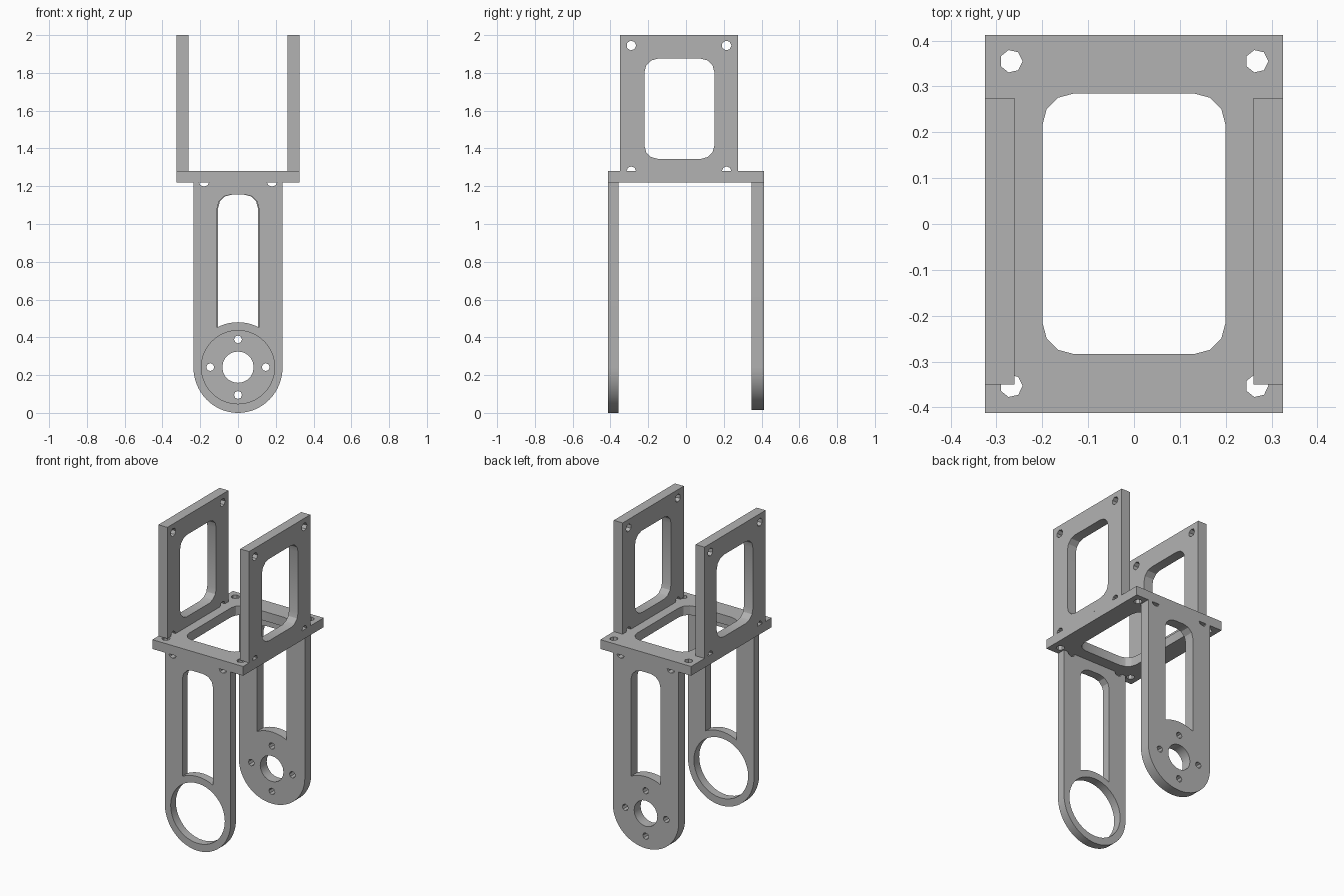
import bpy, bmesh
from math import pi, cos, sin, sqrt, atan2
from mathutils import Matrix

cube = bpy.data.objects.get("Cube")
if cube:
    bpy.data.objects.remove(cube, do_unlink=True)

grey = bpy.data.materials.new("plain grey")
grey.use_nodes = True
grey.diffuse_color = (0.45, 0.45, 0.45, 1)
grey.node_tree.nodes["Principled BSDF"].inputs["Base Color"].default_value = grey.diffuse_color

# Drawing planes: columns are the sheet's across, up and thickness axes
FLAT = Matrix.Identity(4)
FACING_FRONT = Matrix(((1, 0, 0, 0), (0, 0, -1, 0), (0, 1, 0, 0), (0, 0, 0, 1)))
FACING_SIDE = Matrix(((0, 0, 1, 0), (1, 0, 0, 0), (0, 1, 0, 0), (0, 0, 0, 1)))


def arc(cx, cy, r, start, end, steps, ry=None):
    angles = [start + (end - start) * i / steps for i in range(steps + 1)]
    return [(cx + r * cos(a), cy + (ry or r) * sin(a)) for a in angles]


def circle(cx, cy, r, sides):
    return arc(cx, cy, r, 0, 2 * pi, sides)[:-1]


def rectangle(x0, x1, y0, y1):
    return [(x0, y0), (x1, y0), (x1, y1), (x0, y1)]


def rounded(x0, x1, y0, y1, r):
    corners = [(x1 - r, y1 - r), (x0 + r, y1 - r), (x0 + r, y0 + r), (x1 - r, y0 + r)]
    return [p for i, (x, y) in enumerate(corners)
            for p in arc(x, y, r, i * pi / 2, (i + 1) * pi / 2, 3)]


def sheet(name, loops, thickness, plane, location):
    """Flat sheet: the first loop is the outline, the others are holes."""
    curve = bpy.data.curves.new(name + "_profile", "CURVE")
    curve.dimensions = "2D"
    curve.fill_mode = "BOTH"
    curve.extrude = thickness / 2
    for loop in loops:
        spline = curve.splines.new("POLY")
        spline.points.add(len(loop) - 1)
        for point, (x, y) in zip(spline.points, loop):
            point.co = (x, y, 0, 1)
        spline.use_cyclic_u = True
    temp = bpy.data.objects.new(name + "_profile", curve)
    bpy.context.collection.objects.link(temp)
    graph = bpy.context.evaluated_depsgraph_get()
    mesh = bpy.data.meshes.new_from_object(temp.evaluated_get(graph))
    bpy.data.objects.remove(temp, do_unlink=True)

    mesh.transform(plane)
    bm = bmesh.new()
    bm.from_mesh(mesh)
    bmesh.ops.remove_doubles(bm, verts=bm.verts, dist=0.0001)
    bmesh.ops.recalc_face_normals(bm, faces=bm.faces)
    bm.to_mesh(mesh)
    bm.free()
    mesh.materials.clear()
    mesh.materials.append(grey)
    obj = bpy.data.objects.new(name, mesh)
    obj.location = location
    bpy.context.collection.objects.link(obj)
    bpy.ops.object.select_all(action="DESELECT")
    obj.select_set(True)
    bpy.context.view_layer.objects.active = obj
    bpy.ops.object.shade_smooth_by_angle(angle=pi / 9)


# Middle plate with a large opening and four corner holes
plate_holes = [circle(x, y, 0.025, 7) for x in (-0.268, 0.268) for y in (-0.353, 0.355)]
sheet("middle_plate",
      [rectangle(-0.325, 0.325, -0.412, 0.412), rounded(-0.2, 0.2, -0.284, 0.285, 0.07)] + plate_holes,
      0.06, FLAT, (0, 0, 1.25))

# Upright side panels: window, two top holes, two half holes at the foot
BASE, TOP = 1.28, 2.0
panel_outline = [(-0.35, BASE)]
for y in (-0.29, 0.215):
    panel_outline += arc(y, BASE, 0.025, pi, 0, 4)
panel_outline += [(0.275, BASE), (0.275, TOP), (-0.35, TOP)]
panel_holes = [circle(y, 1.945, 0.026, 7) for y in (-0.29, 0.215)]
for name, x in (("left_panel", 0.293), ("right_panel", -0.293)):
    sheet(name, [panel_outline, rounded(-0.22, 0.15, 1.345, 1.875, 0.07)] + panel_holes,
          0.064, FACING_SIDE, (x, 0, 0))

# Hanging legs: round foot, long slot, two half holes under the plate
HUB, HALF, LEG_TOP = 0.242, 0.236, 1.22


def leg(name, y, thickness, foot, slot, foot_holes):
    outline = arc(0, HUB, HALF, pi, 2 * pi, 32, foot) + [(HALF, LEG_TOP)]
    for x in (0.18, -0.18):
        outline += arc(x, LEG_TOP, 0.027, 0, -pi, 4, 0.022)
    outline.append((-HALF, LEG_TOP))
    r = 0.07
    lean = atan2(sqrt(0.238 ** 2 - slot ** 2), slot)
    opening = arc(0, HUB, 0.238, pi - lean, lean, 10)
    opening += arc(slot - r, 1.155 - r, r, 0, pi / 2, 3)
    opening += arc(r - slot, 1.155 - r, r, pi / 2, pi, 3)
    sheet(name, [outline, opening] + foot_holes, thickness, FACING_FRONT, (0, y, 0))


leg("front_leg", -0.385, 0.054, 0.242, 0.11, [circle(0, HUB, 0.194, 40)])
screw_holes = [circle(0.147 * cos(i * pi / 2), HUB + 0.147 * sin(i * pi / 2), 0.021, 8)
               for i in range(4)]
leg("back_leg", 0.379, 0.066, 0.226, 0.105, [circle(0, HUB, 0.083, 20)] + screw_holes)
